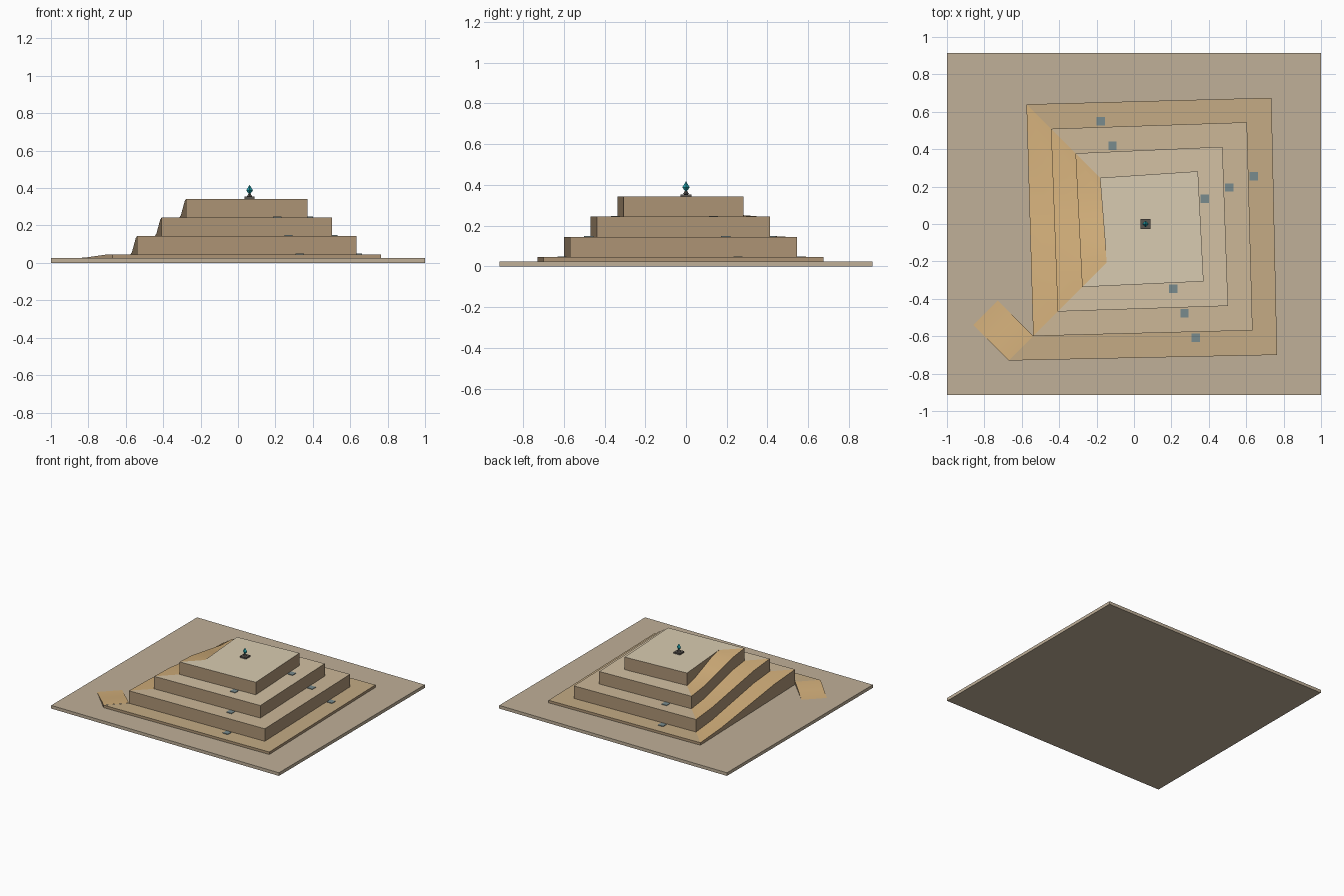
import bpy, bmesh
from mathutils import Vector

if "Cube" in bpy.data.objects:
    bpy.data.objects.remove(bpy.data.objects["Cube"])


def material(name, rgb):
    m = bpy.data.materials.new(name)
    m.diffuse_color = [(c / 255) ** 2.2 for c in rgb] + [1]
    m.use_nodes = True
    m.node_tree.nodes["Principled BSDF"].inputs["Base Color"].default_value = m.diffuse_color
    return m


def finish(name, bm, mats):
    me = bpy.data.meshes.new(name)
    bm.to_mesh(me)
    bm.free()
    for m in mats:
        me.materials.append(m)
    ob = bpy.data.objects.new(name, me)
    bpy.context.collection.objects.link(ob)
    return ob


def box(name, size, centre, mat):
    bm = bmesh.new()
    bmesh.ops.create_cube(bm, size=1)
    bmesh.ops.scale(bm, vec=size, verts=bm.verts)
    bmesh.ops.translate(bm, vec=centre, verts=bm.verts)
    return finish(name, bm, [mat])


def spindle(name, radius, z0, z1, zmid, centre, mat):
    # four-sided double pyramid
    bm = bmesh.new()
    x, y = centre
    ring = [bm.verts.new((x + dx * radius, y + dy * radius, zmid))
            for dx, dy in ((1, 0), (0, 1), (-1, 0), (0, -1))]
    top, bot = bm.verts.new((x, y, z1)), bm.verts.new((x, y, z0))
    for i in range(4):
        a, b = ring[i], ring[(i + 1) % 4]
        bm.faces.new((a, b, top))
        bm.faces.new((b, a, bot))
    return finish(name, bm, [mat])


ground = material("ground", (190, 174, 151))
wall = material("wall", (172, 147, 117))
levels = [material("level_%d" % i, c) for i, c in enumerate(
    ((195, 170, 132), (203, 182, 150), (210, 192, 162), (216, 202, 175)))]
slope = material("slope", (210, 174, 122))
pad = material("pad", (120, 138, 140))
dark = material("dark_stone", (90, 85, 80))
teal = material("teal_crystal", (40, 160, 170))

BASE, L0, STEP = 0.025, 0.045, 0.0993

# base plate
box("base_plate", (2, 1.83, BASE), (0, 0, BASE / 2), ground)

# square spiral: each turn shrinks by one path width
P = [(-0.67, -0.73), (0.765, -0.70), (0.735, 0.675), (-0.575, 0.64)]
for i in range(4, 17):
    x, y = P[i - 4]
    dx, dy = ((1, 1), (-1, 1), (-1, -1), (1, -1))[i % 4]
    P.append((x + 0.131 * dx, y + 0.131 * dy))

BREAKS = (0, 0.22, 0.5, 0.78, 1)


def ease(t):
    return t * t * (3 - 2 * t)


def height(i, t):
    if i < 0:
        return BASE
    z = L0 + (i // 4) * STEP
    return z + STEP * ease(t) if i % 4 == 3 and i < 15 else z


def at(a, b, t, z):
    p = Vector(a).lerp(Vector(b), t)
    return Vector((p.x, p.y, z))


bm = bmesh.new()


def face(points, mat):
    f = bm.faces.new([bm.verts.new(p) for p in points])
    f.material_index = mat
    return f


for i in range(16):
    a, b = P[i], P[i + 1]
    ramp = i % 4 == 3 and i < 15
    sloped = ramp or i == 15
    ts = BREAKS if sloped else (0, 1)
    for t0, t1 in zip(ts, ts[1:]):
        h0, h1 = height(i, t0), height(i, t1)
        # path surface
        if i < 12:
            c, d = P[i + 4], P[i + 5]
            f = face((at(a, b, t0, h0), at(a, b, t1, h1),
                      at(c, d, t1, h1), at(c, d, t0, h0)), 5 if ramp else 1 + i // 4)
            f.smooth = ramp
        # retaining wall down to the turn below
        face((at(a, b, t0, height(i - 4, t0)), at(a, b, t1, height(i - 4, t1)),
              at(a, b, t1, h1), at(a, b, t0, h0)), 0)
# summit platform
face([(x, y, height(12, 0)) for x, y in P[12:17]], 4)

# entry ramp at the front left corner
off = Vector((-0.19, 0.19))
o0, o1 = Vector(P[0]), Vector(P[4])
for t0, t1 in zip(BREAKS, BREAKS[1:]):
    z0, z1 = (L0 + 0.001 + (BASE - L0) * ease(t) for t in (t0, t1))
    face((at(o0, o0 + off, t0, z0), at(o1, o1 + off, t0, z0),
          at(o1, o1 + off, t1, z1), at(o0, o0 + off, t1, z1)), 5).smooth = True
    for o in (o0, o1):
        face((at(o, o + off, t0, BASE), at(o, o + off, t0, z0),
              at(o, o + off, t1, z1), at(o, o + off, t1, BASE)), 0)

bmesh.ops.remove_doubles(bm, verts=bm.verts, dist=0.0005)
bmesh.ops.dissolve_degenerate(bm, dist=0.0005, edges=bm.edges)
bmesh.ops.recalc_face_normals(bm, faces=bm.faces)
finish("spiral_terraces", bm, [wall] + levels + [slope])

# small stone pads against the walls, one step in per level
for side, (x, y), (dx, dy), n in (("front", (0.33, -0.608), (-0.06, 0.131), 3),
                                  ("right", (0.64, 0.255), (-0.131, -0.06), 3),
                                  ("back", (-0.177, 0.55), (0.062, -0.131), 2)):
    for k in range(n):
        box("%s_pad_%d" % (side, k), (0.045, 0.045, 0.005),
            (x + k * dx, y + k * dy, L0 + k * STEP + 0.002), pad)

# summit marker: plinth, socket and crystal
TOP = L0 + 3 * STEP
box("marker_plinth", (0.054, 0.054, 0.011), (0.062, 0, TOP + 0.0055), dark)
spindle("crystal_socket", 0.014, TOP + 0.008, TOP + 0.036, TOP + 0.013, (0.062, 0), dark)
spindle("crystal", 0.018, TOP + 0.02, TOP + 0.075, TOP + 0.045, (0.062, 0), teal)
